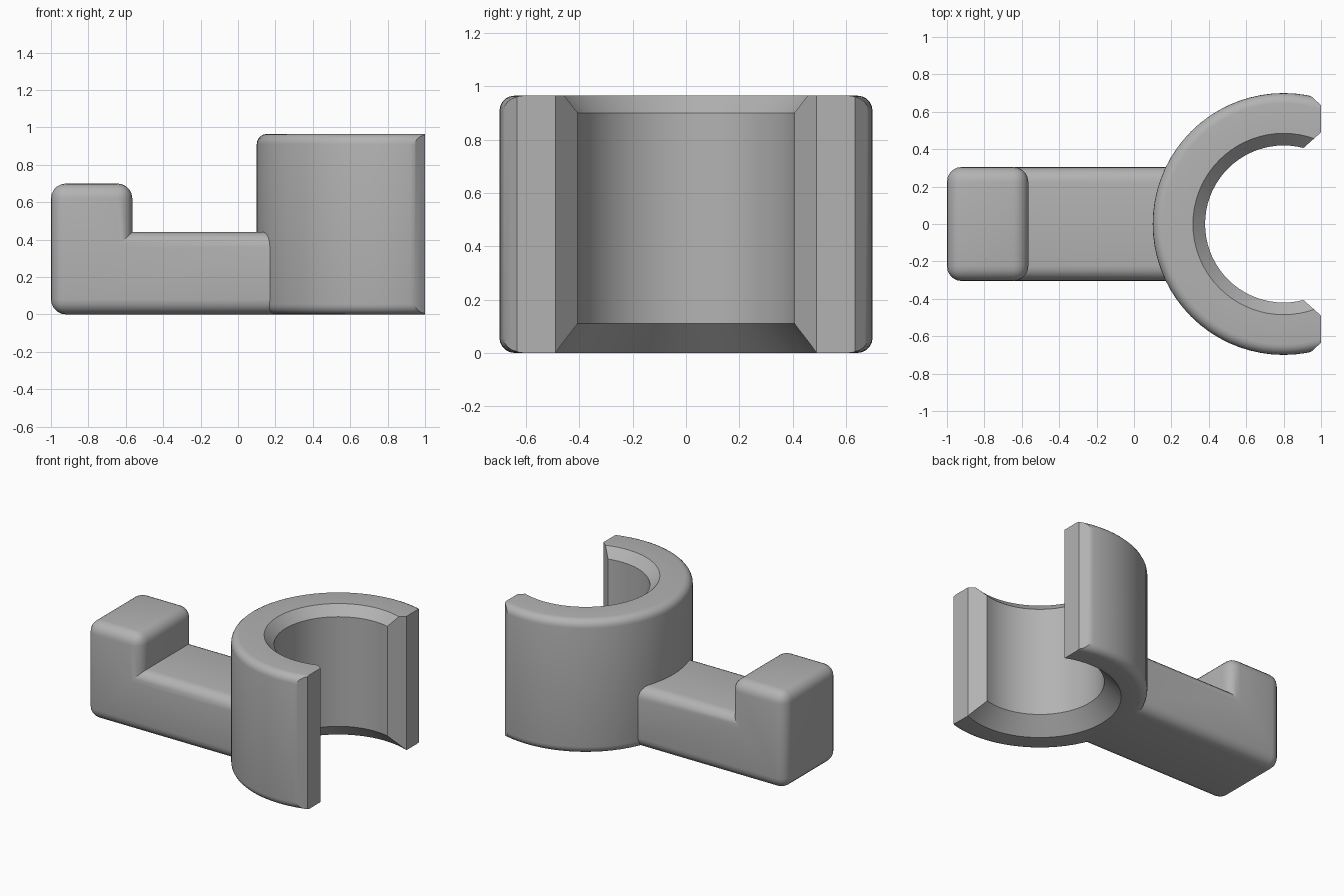
import bpy, bmesh, math
from mathutils import Vector

cube = bpy.data.objects.get("Cube")
if cube:
    bpy.data.objects.remove(cube, do_unlink=True)

# One grey for the whole model
grey = bpy.data.materials.new("plain grey")
grey.use_nodes = True
colour = (0.45, 0.45, 0.45, 1)
grey.diffuse_color = colour
grey.node_tree.nodes["Principled BSDF"].inputs["Base Color"].default_value = colour


def finish(name, bm):
    bmesh.ops.recalc_face_normals(bm, faces=bm.faces)
    mesh = bpy.data.meshes.new(name)
    bm.to_mesh(mesh)
    bm.free()
    mesh.materials.append(grey)
    obj = bpy.data.objects.new(name, mesh)
    bpy.context.collection.objects.link(obj)
    bpy.ops.object.select_all(action='DESELECT')
    obj.select_set(True)
    bpy.context.view_layer.objects.active = obj
    bpy.ops.object.shade_smooth_by_angle(angle=math.radians(30))
    return obj


# Arm with raised end block: extruded L profile with rounded convex edges
HALF_WIDTH, ARM_END = 0.305, 0.23
profile = [(-1, 0), (ARM_END, 0), (ARM_END, 0.44), (-0.565, 0.44), (-0.565, 0.7), (-1, 0.7)]
bm = bmesh.new()
side = bm.faces.new([bm.verts.new((x, -HALF_WIDTH, z)) for x, z in profile])
extruded = bmesh.ops.extrude_face_region(bm, geom=[side], use_keep_orig=True)
moved = [g for g in extruded["geom"] if isinstance(g, bmesh.types.BMVert)]
bmesh.ops.translate(bm, verts=moved, vec=(0, 2 * HALF_WIDTH, 0))
bmesh.ops.recalc_face_normals(bm, faces=bm.faces)
rounded = [e for e in bm.edges if e.is_convex
           and not all(v.co.x > ARM_END - 0.01 for v in e.verts)]
bmesh.ops.bevel(bm, geom=rounded, offset=0.08, offset_type='OFFSET', segments=5,
                profile=0.5, affect='EDGES', clamp_overlap=True)
finish("arm", bm)

# Clip ring: half of a revolved section, chamfered inside and rounded outside
CENTRE, HEIGHT, OUTER, FILLET = 0.8, 0.965, 0.70, 0.055
section = [(0.485, HEIGHT), (0.42, 0.90), (0.42, 0.11), (0.53, 0)]
for z0, start in ((FILLET, -90), (HEIGHT - FILLET, 0)):
    for i in range(6):
        a = math.radians(start + 18 * i)
        section.append((OUTER - FILLET + FILLET * math.cos(a), z0 + FILLET * math.sin(a)))

bm = bmesh.new()
STEPS = 34
rows = []
for i in range(STEPS + 1):
    a = math.radians(180 - 170 * i / STEPS)
    rows.append([bm.verts.new((CENTRE + r * math.cos(a), r * math.sin(a), z)) for r, z in section])
for a, b in zip(rows, rows[1:]):
    for j in range(len(section)):
        k = (j + 1) % len(section)
        bm.faces.new((a[j], a[k], b[k], b[j]))

# Jaw tip: flat end, then the inner lead-in and the outer chamfer
for point, normal in (((1, 0, 0), (1, 0, 0)),
                      ((1, 0.49, 0), (0.08, -0.09, 0)),
                      ((1, 0.635, 0), (0.05, 0.055, 0))):
    cut = bmesh.ops.bisect_plane(bm, geom=bm.verts[:] + bm.edges[:] + bm.faces[:],
                                 plane_co=point, plane_no=Vector(normal).normalized(),
                                 clear_outer=True)
    edges = [g for g in cut["geom_cut"] if isinstance(g, bmesh.types.BMEdge)]
    bmesh.ops.edgeloop_fill(bm, edges=edges)

ring = finish("clip_ring", bm)
mirror = ring.modifiers.new("other jaw", 'MIRROR')
mirror.use_axis = (False, True, False)
mirror.use_clip = True
ring.modifiers.move(len(ring.modifiers) - 1, 0)
